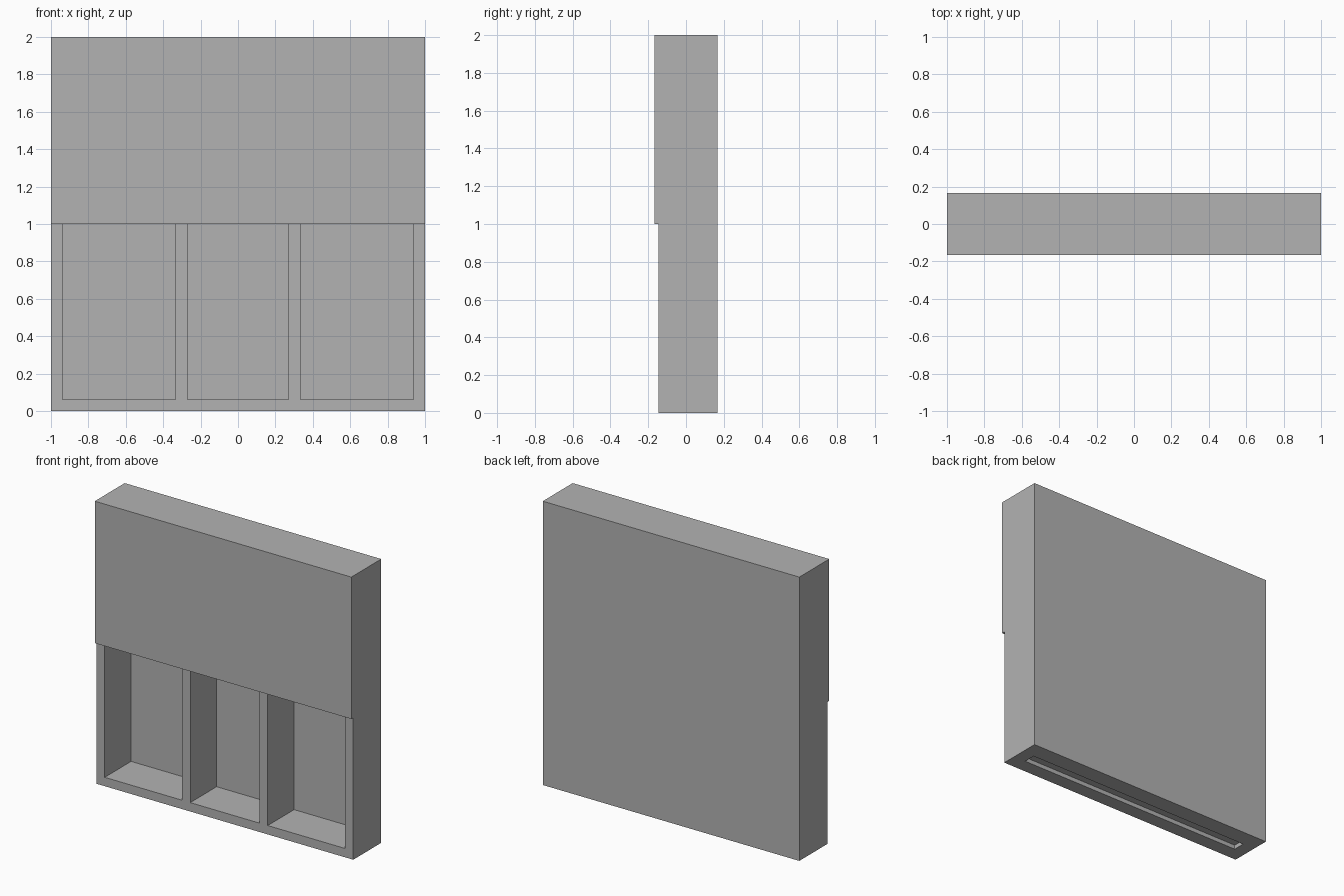
import bpy
import bmesh
import math
from mathutils import Vector

default = bpy.data.objects.get("Cube")
if default:
    bpy.data.objects.remove(default, do_unlink=True)

# Overall dimensions
HALF = 1.0
BACK = 1 / 6
FRONT = -1 / 6
CARCASS_FRONT = -0.145
BOARD = 0.0625
BACK_BOARD = 0.018
DIVIDER = 0.302
HEIGHT = 2.0
PANEL_BOTTOM = 1.0

grey = bpy.data.materials.new("matte_grey")
grey.use_nodes = True
grey.diffuse_color = (0.45, 0.45, 0.45, 1)
grey.node_tree.nodes["Principled BSDF"].inputs["Base Color"].default_value = (0.45, 0.45, 0.45, 1)


def box(name, low, high):
    """Box between two opposite corners."""
    low, high = Vector(low), Vector(high)
    mesh = bpy.data.meshes.new(name)
    bm = bmesh.new()
    bmesh.ops.create_cube(bm, size=1)
    for v in bm.verts:
        v.co = Vector([h if c > 0 else l for c, l, h in zip(v.co, low, high)])
    bm.to_mesh(mesh)
    bm.free()
    mesh.materials.append(grey)
    obj = bpy.data.objects.new(name, mesh)
    bpy.context.collection.objects.link(obj)
    return obj


def combine(target, tool, operation):
    """Apply a boolean and discard the tool."""
    mod = target.modifiers.new(operation.lower(), "BOOLEAN")
    mod.operation = operation
    mod.solver = "EXACT"
    mod.object = tool
    bpy.context.view_layer.objects.active = target
    bpy.ops.object.modifier_apply(modifier=mod.name)
    bpy.data.objects.remove(tool, do_unlink=True)


# Carcass
cabinet = box("cabinet", (-HALF, CARCASS_FRONT, 0), (HALF, BACK, HEIGHT))

# Three open bays between the side boards and two dividers
inner = HALF - BOARD
near, far = DIVIDER - BOARD / 2, DIVIDER + BOARD / 2
for left, right in ((-inner, -far), (-near, near), (far, inner)):
    bay = box("bay_cutter", (left, FRONT - 0.1, BOARD),
              (right, BACK - BACK_BOARD, HEIGHT - BOARD))
    combine(cabinet, bay, "DIFFERENCE")

# Shallow groove along the underside
groove = box("groove_cutter", (-0.906, -0.042, -0.1), (0.906, 0.045, 0.03))
combine(cabinet, groove, "DIFFERENCE")

# Front panel covering the upper half
panel = box("front_panel", (-HALF, FRONT, PANEL_BOTTOM), (HALF, CARCASS_FRONT, HEIGHT))
combine(cabinet, panel, "UNION")

# Merge flush faces
bm = bmesh.new()
bm.from_mesh(cabinet.data)
bmesh.ops.remove_doubles(bm, verts=bm.verts, dist=0.0001)
bmesh.ops.dissolve_limit(bm, angle_limit=math.radians(1), verts=bm.verts, edges=bm.edges)
bm.to_mesh(cabinet.data)
bm.free()
